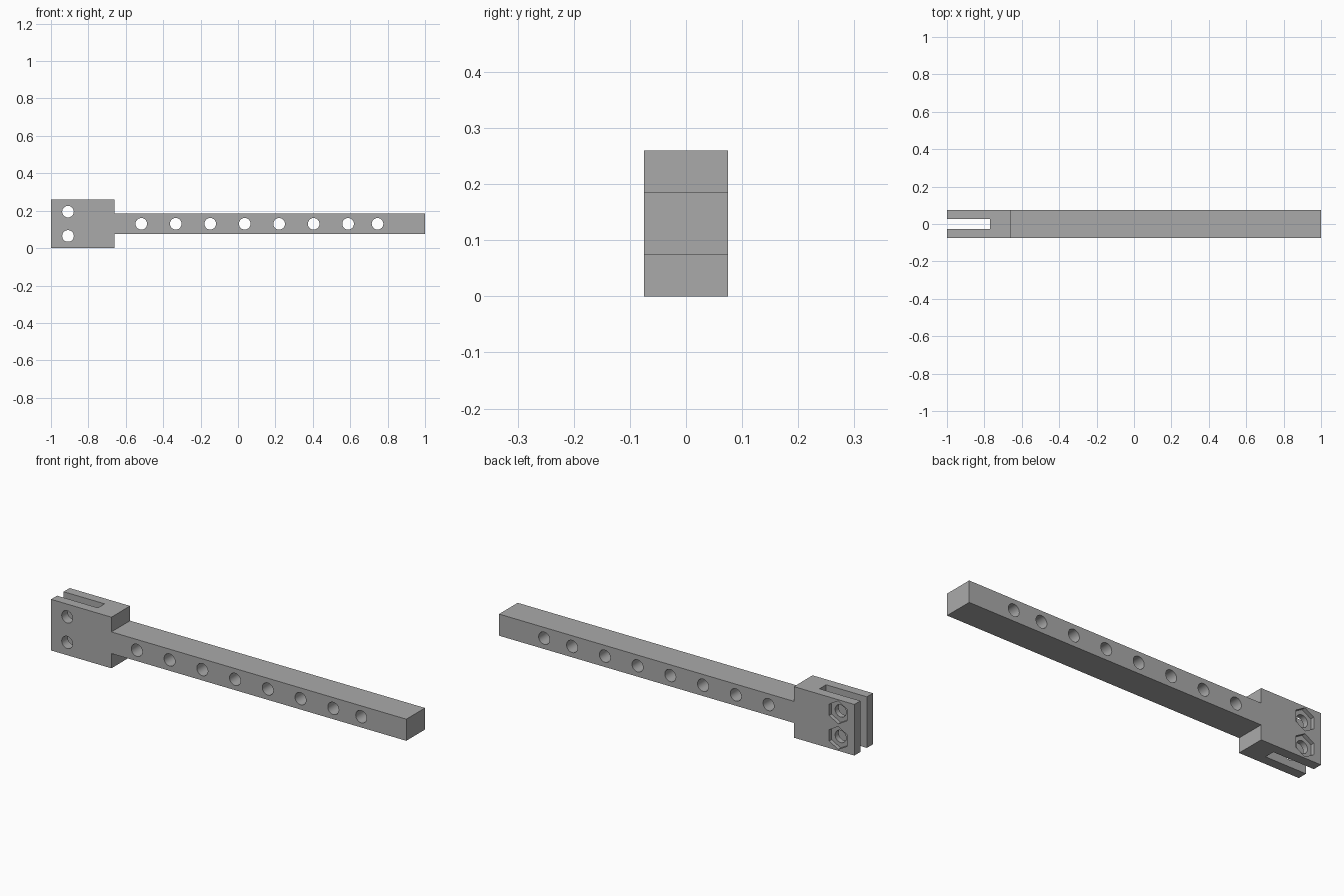
import bpy, bmesh, math
from mathutils import Matrix, Vector

cube = bpy.data.objects.get("Cube")
if cube:
    bpy.data.objects.remove(cube, do_unlink=True)

HALF_DEPTH = 0.075
MID_Z = 0.13

grey = bpy.data.materials.new("plain_grey")
grey.use_nodes = True
colour = (0.4, 0.4, 0.4, 1)
grey.diffuse_color = colour
grey.node_tree.nodes["Principled BSDF"].inputs["Base Color"].default_value = colour


def make_object(name, bm):
    bmesh.ops.recalc_face_normals(bm, faces=bm.faces)
    mesh = bpy.data.meshes.new(name)
    bm.to_mesh(mesh)
    bm.free()
    mesh.materials.append(grey)
    obj = bpy.data.objects.new(name, mesh)
    bpy.context.collection.objects.link(obj)
    return obj


def prism(bm, x, z, radius, y0, y1, sides):
    """Prism along y, with a corner pointing along x."""
    place = Matrix.Translation((x, (y0 + y1) / 2, z)) @ Matrix.Rotation(math.pi / 2, 4, "X")
    bmesh.ops.create_cone(bm, cap_ends=True, segments=sides, radius1=radius,
                          radius2=radius, depth=y1 - y0, matrix=place)


def cut(target, name, bm):
    cutter = make_object(name, bm)
    cutter.hide_render = True
    mod = target.modifiers.new(name, "BOOLEAN")
    mod.operation = "DIFFERENCE"
    mod.solver = "EXACT"
    mod.object = cutter
    bpy.context.view_layer.objects.active = target
    bpy.ops.object.modifier_apply(modifier=mod.name)
    bpy.data.objects.remove(cutter, do_unlink=True)


# Solid arm: tall clevis head and slim beam as one extruded profile
upper = [(-1, 0.13), (-0.66, 0.13), (-0.66, 0.055), (1, 0.055)]
outline = upper + [(x, -z) for x, z in reversed(upper)]
bm = bmesh.new()
face = bm.faces.new([bm.verts.new((x, -HALF_DEPTH, MID_Z + z)) for x, z in outline])
side = bmesh.ops.extrude_face_region(bm, geom=[face])["geom"]
bmesh.ops.translate(bm, vec=Vector((0, 2 * HALF_DEPTH, 0)),
                    verts=[v for v in side if isinstance(v, bmesh.types.BMVert)])
arm = make_object("slotted_arm", bm)

# Vertical slot in the head
bm = bmesh.new()
bmesh.ops.create_cube(bm, size=1, matrix=Matrix.Translation((-1.02, 0, MID_Z))
                      @ Matrix.Diagonal((0.5, 0.053, 0.6, 1)))
cut(arm, "slot_cutter", bm)

# Through holes along the beam and in the head
head_holes = [(-0.909, MID_Z + s * 0.065) for s in (-1, 1)]
beam_holes = [(-0.517 + 0.1843 * i, MID_Z) for i in range(7)] + [(0.746, MID_Z)]
bm = bmesh.new()
for x, z in head_holes + beam_holes:
    prism(bm, x, z, 0.031, -0.2, 0.2, 32)
cut(arm, "hole_cutter", bm)

# Hexagonal nut pockets on the back of the head
bm = bmesh.new()
for x, z in head_holes:
    prism(bm, x, z, 0.058, HALF_DEPTH - 0.02, 0.2, 6)
cut(arm, "nut_pocket_cutter", bm)

# Smooth hole walls, sharp edges elsewhere
bpy.ops.object.select_all(action="DESELECT")
arm.select_set(True)
bpy.context.view_layer.objects.active = arm
bpy.ops.object.shade_smooth_by_angle(angle=math.radians(30))
